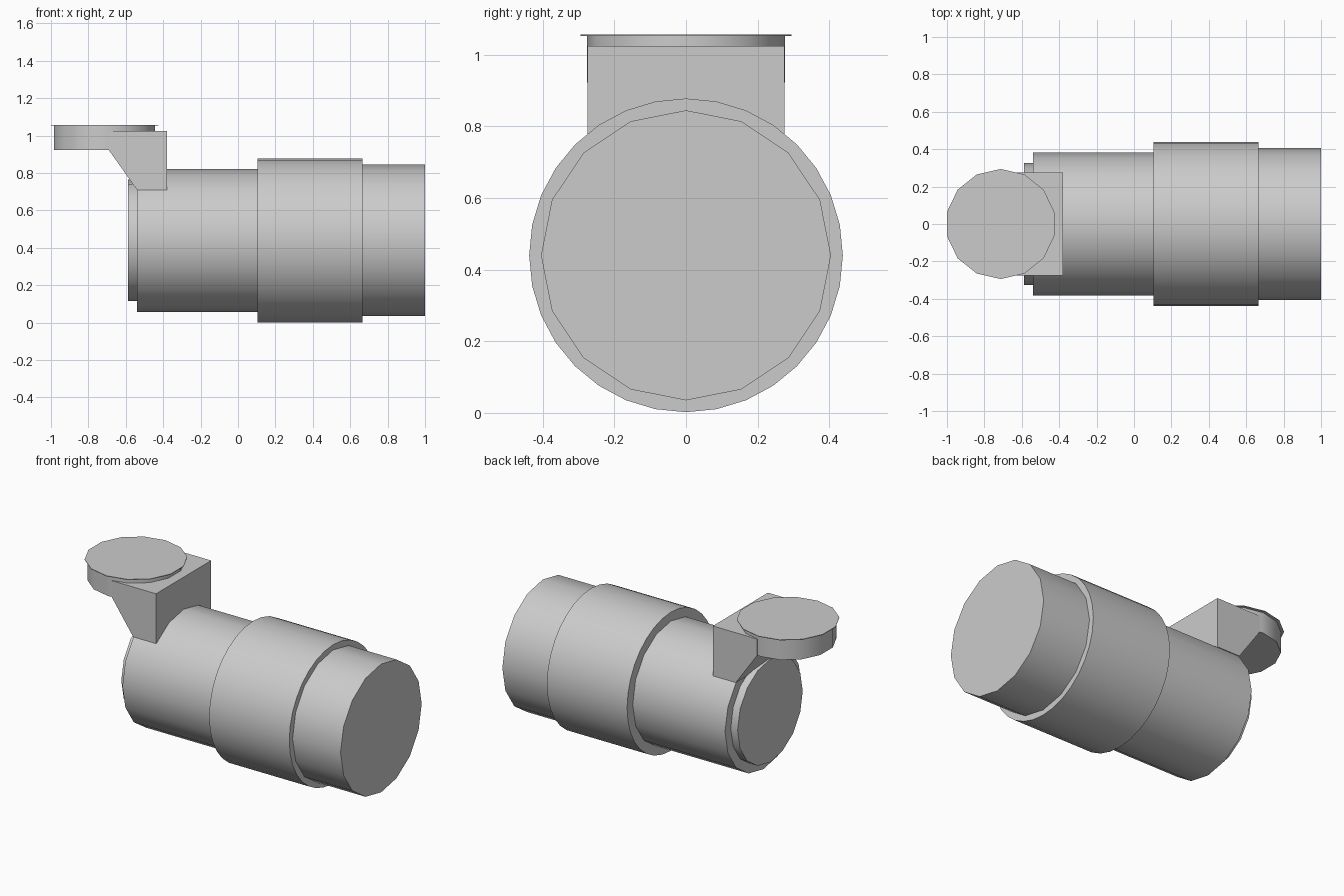
import bpy
import bmesh
import math
from mathutils import Vector

cube = bpy.data.objects.get("Cube")
if cube:
    bpy.data.objects.remove(cube, do_unlink=True)

# One plain grey for everything
grey = bpy.data.materials.new("plain grey")
grey.use_nodes = True
colour = (0.6, 0.6, 0.6, 1)
grey.diffuse_color = colour
grey.node_tree.nodes["Principled BSDF"].inputs["Base Color"].default_value = colour


def prism(name, outline, offset):
    """Extrude a closed outline of 3D points along an offset."""
    bm = bmesh.new()
    base = bm.faces.new([bm.verts.new(p) for p in outline])
    result = bmesh.ops.extrude_face_region(bm, geom=[base], use_keep_orig=True)
    moved = [v for v in result["geom"] if isinstance(v, bmesh.types.BMVert)]
    bmesh.ops.translate(bm, verts=moved, vec=Vector(offset))
    bmesh.ops.recalc_face_normals(bm, faces=bm.faces)
    mesh = bpy.data.meshes.new(name)
    bm.to_mesh(mesh)
    bm.free()
    mesh.materials.append(grey)
    obj = bpy.data.objects.new(name, mesh)
    bpy.context.collection.objects.link(obj)
    bpy.ops.object.select_all(action="DESELECT")
    obj.select_set(True)
    bpy.context.view_layer.objects.active = obj
    bpy.ops.object.shade_smooth_by_angle(angle=math.radians(35))
    return obj


def ring(radius, sides):
    """Points of a regular polygon, with the first point on the second axis."""
    for i in range(sides):
        a = math.tau * i / sides
        yield radius * math.sin(a), radius * math.cos(a)


def barrel(name, start, end, radius, sides):
    outline = [(start, a, AXIS_Z + b) for a, b in ring(radius, sides)]
    prism(name, outline, (end - start, 0, 0))


def disc(name, bottom, top, radius):
    outline = [(DISC_X + a, b, bottom) for a, b in ring(radius, 14)]
    prism(name, outline, (0, 0, top - bottom))


AXIS_Z = 0.44
DISC_X = -0.713

# Stepped horizontal body
barrel("end_plug", -0.588, -0.54, 0.325, 16)
barrel("main_barrel", -0.54, 0.105, 0.382, 16)
barrel("wide_collar", 0.105, 0.665, 0.438, 32)
barrel("rear_barrel", 0.665, 1.0, 0.405, 16)

# Bracket rising from the barrel
profile = [(-0.38, 1.025), (-0.38, 0.71), (-0.54, 0.71), (-0.69, 0.922), (-0.69, 1.025)]
prism("bracket", [(x, -0.275, z) for x, z in profile], (0, 0.55, 0))

# Round head with a thin lid
disc("round_head", 0.922, 1.053, 0.277)
disc("head_lid", 1.053, 1.057, 0.294)
